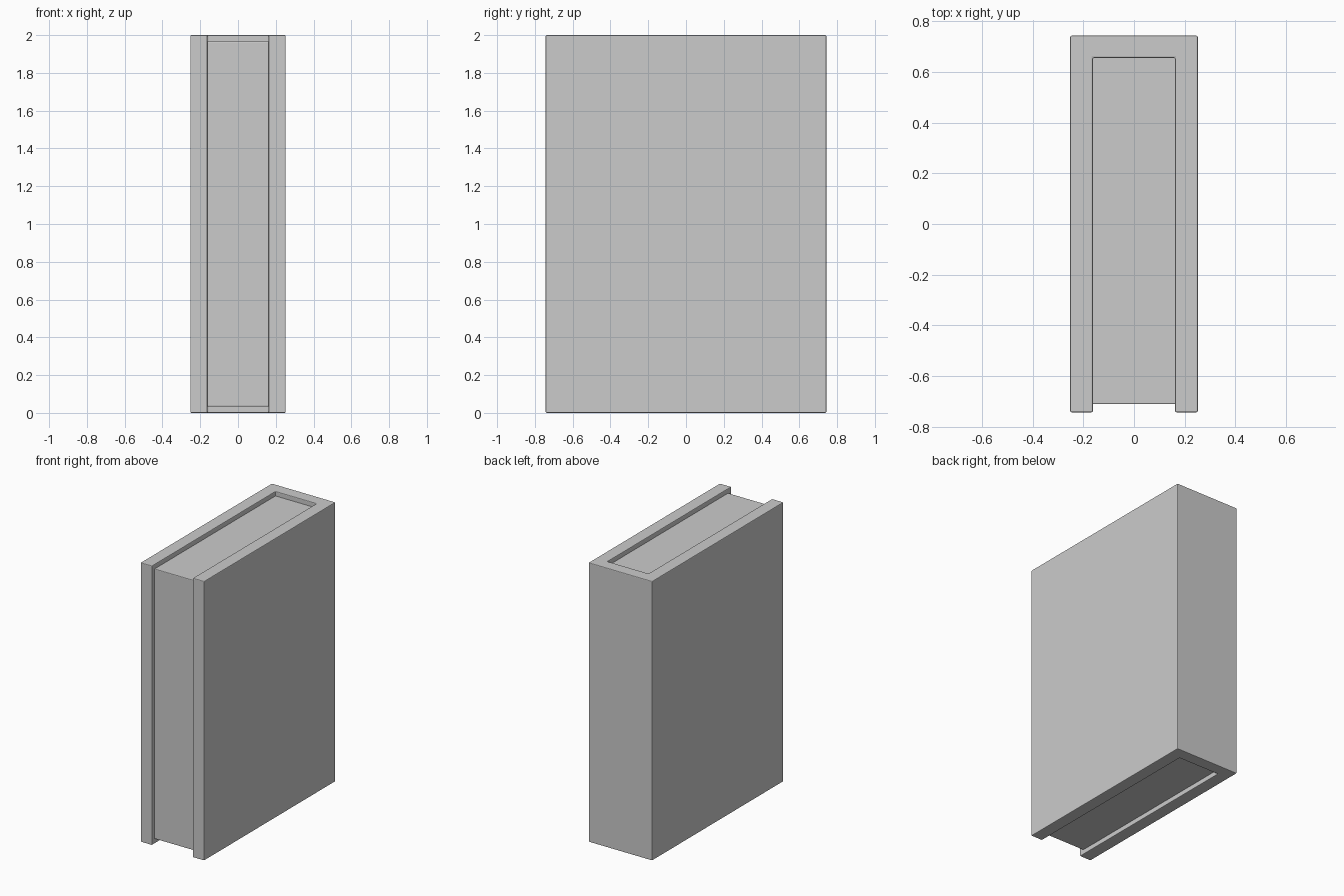
import bpy, bmesh

if "Cube" in bpy.data.objects:
    bpy.data.objects.remove(bpy.data.objects["Cube"])

BEVEL = 0.005


def extrude_profile(name, points, z0, z1):
    """Extrude a counter-clockwise xy outline from z0 to z1 with tiny bevelled edges."""
    bm = bmesh.new()
    face = bm.faces.new([bm.verts.new((x, y, z0)) for x, y in points])
    top = bmesh.ops.extrude_face_region(bm, geom=[face])
    verts = [v for v in top["geom"] if isinstance(v, bmesh.types.BMVert)]
    bmesh.ops.translate(bm, verts=verts, vec=(0, 0, z1 - z0))
    bmesh.ops.recalc_face_normals(bm, faces=bm.faces)
    mesh = bpy.data.meshes.new(name)
    bm.to_mesh(mesh)
    bm.free()
    obj = bpy.data.objects.new(name, mesh)
    bpy.context.collection.objects.link(obj)
    bevel = obj.modifiers.new("edge_bevel", "BEVEL")
    bevel.width = BEVEL
    bevel.segments = 2
    return obj


W, D = 0.252, 0.743          # outer half width and half depth
IN_X, IN_Y = 0.162, 0.656    # inner faces of the boards and the spine
PAGE_FRONT = -0.711

# Cover: two boards joined by the spine at the back
extrude_profile("book_cover", [
    (-W, -D), (-IN_X, -D), (-IN_X, IN_Y), (IN_X, IN_Y),
    (IN_X, -D), (W, -D), (W, D), (-W, D)], 0.0, 2.0)

# Page block: recessed at the top, bottom and front, seated just inside the cover
e = BEVEL
extrude_profile("page_block", [
    (-IN_X - e, PAGE_FRONT), (IN_X + e, PAGE_FRONT),
    (IN_X + e, IN_Y + e), (-IN_X - e, IN_Y + e)], 0.033, 1.967)
